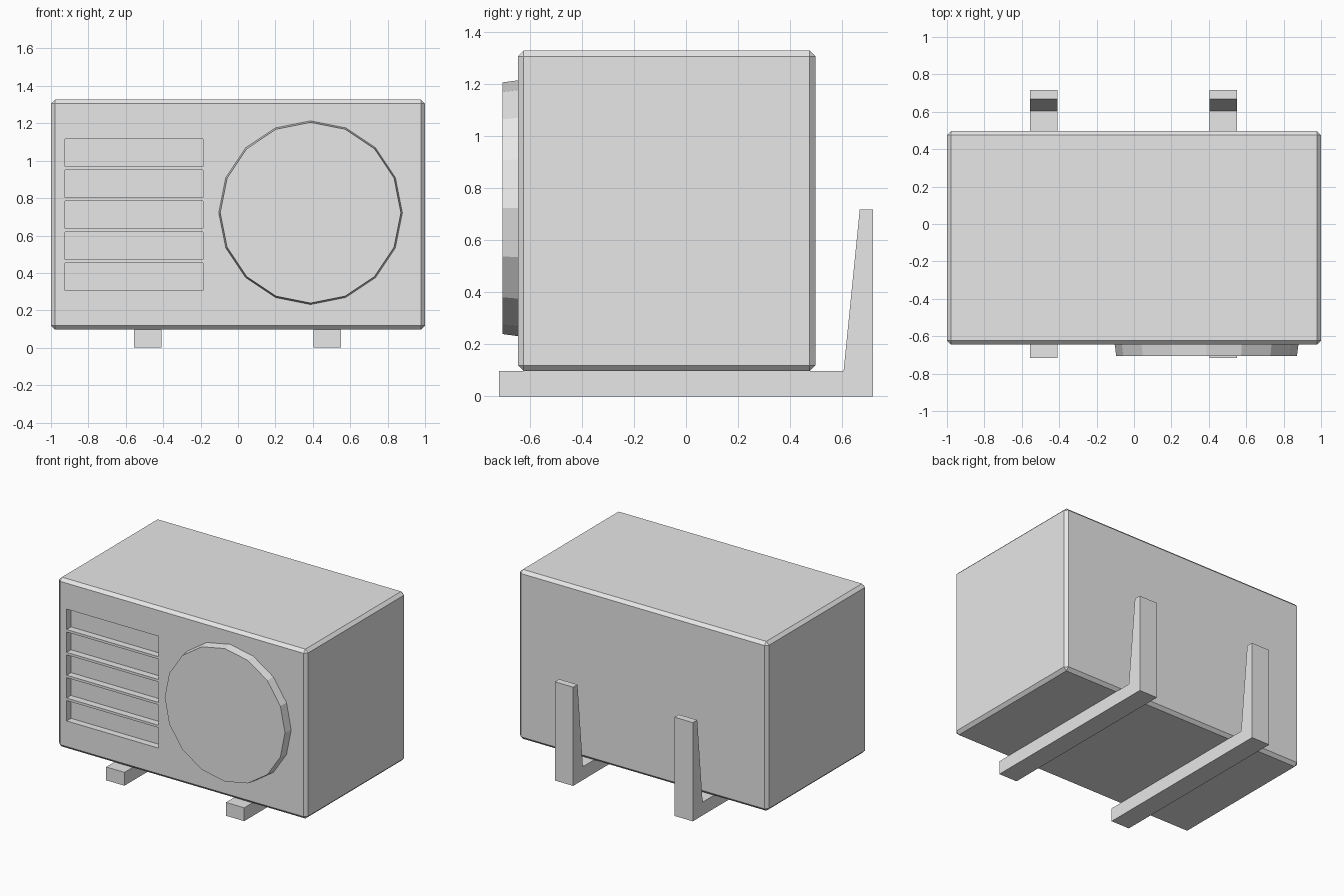
import bpy, bmesh
from math import pi
from mathutils import Matrix, Vector

default = bpy.data.objects.get("Cube")
if default:
    bpy.data.objects.remove(default, do_unlink=True)

# Single light grey paint
grey = bpy.data.materials.new("light_grey")
grey.use_nodes = True
colour = (0.8, 0.8, 0.8, 1)
grey.diffuse_color = colour
grey.node_tree.nodes["Principled BSDF"].inputs["Base Color"].default_value = colour


def finish(name, bm):
    bmesh.ops.recalc_face_normals(bm, faces=bm.faces)
    mesh = bpy.data.meshes.new(name)
    bm.to_mesh(mesh)
    bm.free()
    mesh.materials.append(grey)
    obj = bpy.data.objects.new(name, mesh)
    bpy.context.collection.objects.link(obj)
    return obj


def add_box(bm, low, high):
    low, high = Vector(low), Vector(high)
    matrix = Matrix.Translation((low + high) / 2) @ Matrix.Diagonal((*(high - low), 1))
    bmesh.ops.create_cube(bm, size=1, matrix=matrix)


BOTTOM, FRONT = 0.097, -0.645

# Chamfered casing
bm = bmesh.new()
add_box(bm, (-1, FRONT, BOTTOM), (1, 0.497, 1.327))
bmesh.ops.bevel(bm, geom=bm.edges[:], offset=0.022, segments=1, affect='EDGES')
casing = finish("casing", bm)

# Five recessed vent slots cut into the front
bm = bmesh.new()
for i in range(5):
    z = 0.305 + i * 0.166
    add_box(bm, (-0.925, FRONT - 0.1, z), (-0.187, FRONT + 0.05, z + 0.148))
cutter = finish("vent_cutter", bm)
cutter.hide_render = True
cut = casing.modifiers.new("vent_slots", 'BOOLEAN')
cut.operation = 'DIFFERENCE'
cut.solver = 'EXACT'
cut.object = cutter
bpy.context.view_layer.objects.active = casing
bpy.ops.object.modifier_apply(modifier=cut.name)
bpy.data.objects.remove(cutter, do_unlink=True)

# Slightly tapered sixteen-sided fan cover
bm = bmesh.new()
bmesh.ops.create_cone(bm, cap_ends=True, segments=16, radius1=0.491, radius2=0.483,
                      depth=0.06,
                      matrix=Matrix.Translation((0.388, FRONT - 0.03, 0.722))
                      @ Matrix.Rotation(pi / 2, 4, 'X'))
finish("fan_cover", bm)

# L-shaped wall brackets with tapered uprights
profile = [(-0.717, 0), (0.717, 0), (0.717, 0.717),
           (0.667, 0.717), (0.605, BOTTOM), (-0.717, BOTTOM)]
for name, x in (("right_bracket", -0.557), ("left_bracket", 0.405)):
    bm = bmesh.new()
    face = bm.faces.new([bm.verts.new((x, y, z)) for y, z in profile])
    side = bmesh.ops.extrude_face_region(bm, geom=[face])["geom"]
    bmesh.ops.translate(bm, vec=(0.147, 0, 0),
                        verts=[v for v in side if isinstance(v, bmesh.types.BMVert)])
    finish(name, bm)
